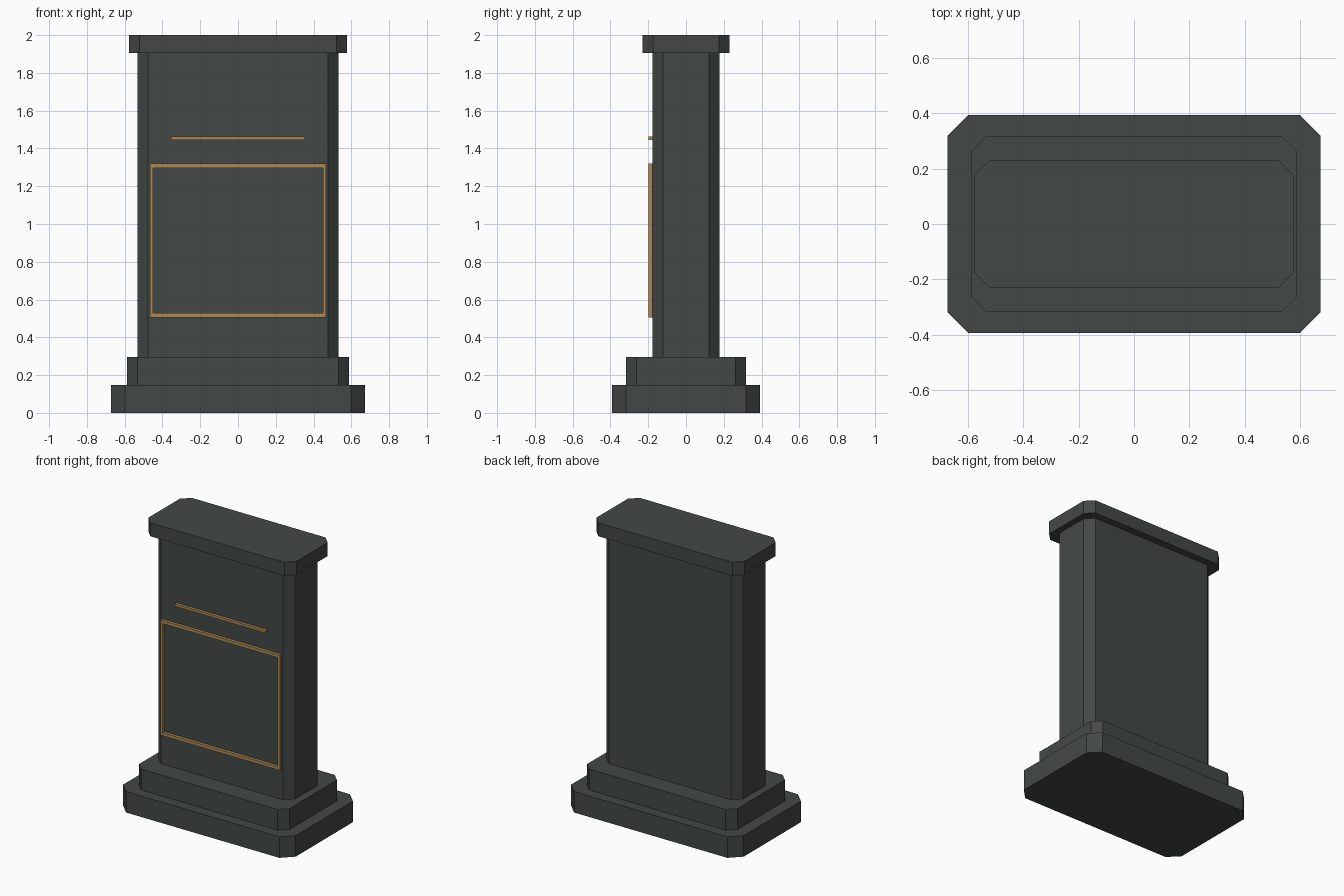
import bpy, bmesh

if "Cube" in bpy.data.objects:
    bpy.data.objects.remove(bpy.data.objects["Cube"])


def material(name, color):
    m = bpy.data.materials.new(name)
    m.diffuse_color = (*color, 1.0)
    m.use_nodes = True
    m.node_tree.nodes["Principled BSDF"].inputs["Base Color"].default_value = m.diffuse_color
    return m


stone = material("dark slate", (0.055, 0.065, 0.063))
brass = material("brass", (0.42, 0.24, 0.085))


def block(name, hx, hy, z0, z1, chamfer, mat, cx=0.0, cy=0.0):
    """Prism with optional chamfered vertical corners (half sizes hx, hy)."""
    bm = bmesh.new()
    bmesh.ops.create_cube(bm, size=1)
    for v in bm.verts:
        v.co = (cx + v.co.x * 2 * hx, cy + v.co.y * 2 * hy, z0 if v.co.z < 0 else z1)
    if chamfer:
        edges = [e for e in bm.edges if abs(e.verts[0].co.z - e.verts[1].co.z) > 1e-4]
        bmesh.ops.bevel(bm, geom=edges, offset=chamfer, offset_type='OFFSET',
                        segments=1, affect='EDGES', profile=0.5)
    me = bpy.data.meshes.new(name)
    bm.to_mesh(me)
    bm.free()
    me.materials.append(mat)
    ob = bpy.data.objects.new(name, me)
    bpy.context.collection.objects.link(ob)
    return ob


# Stone tiers
block("base_plinth", 0.673, 0.393, 0.0, 0.148, 0.075, stone)
block("upper_plinth", 0.587, 0.318, 0.148, 0.295, 0.055, stone)
block("shaft", 0.532, 0.178, 0.295, 1.905, 0.055, stone)
block("cap", 0.577, 0.230, 1.905, 2.0, 0.055, stone)

# Brass frame and accent line on the front face
front, hd = -0.188, 0.011
for label, z in (("top", 1.308), ("bottom", 0.517)):
    block("frame_" + label, 0.465, hd, z - 0.011, z + 0.011, 0, brass, cy=front)
for label, s in (("left", -1), ("right", 1)):
    block("frame_" + label, 0.008, hd, 0.528, 1.297, 0, brass, cx=s * 0.457, cy=front)
block("accent_line", 0.355, 0.010, 1.444, 1.462, 0, brass, cy=front)
